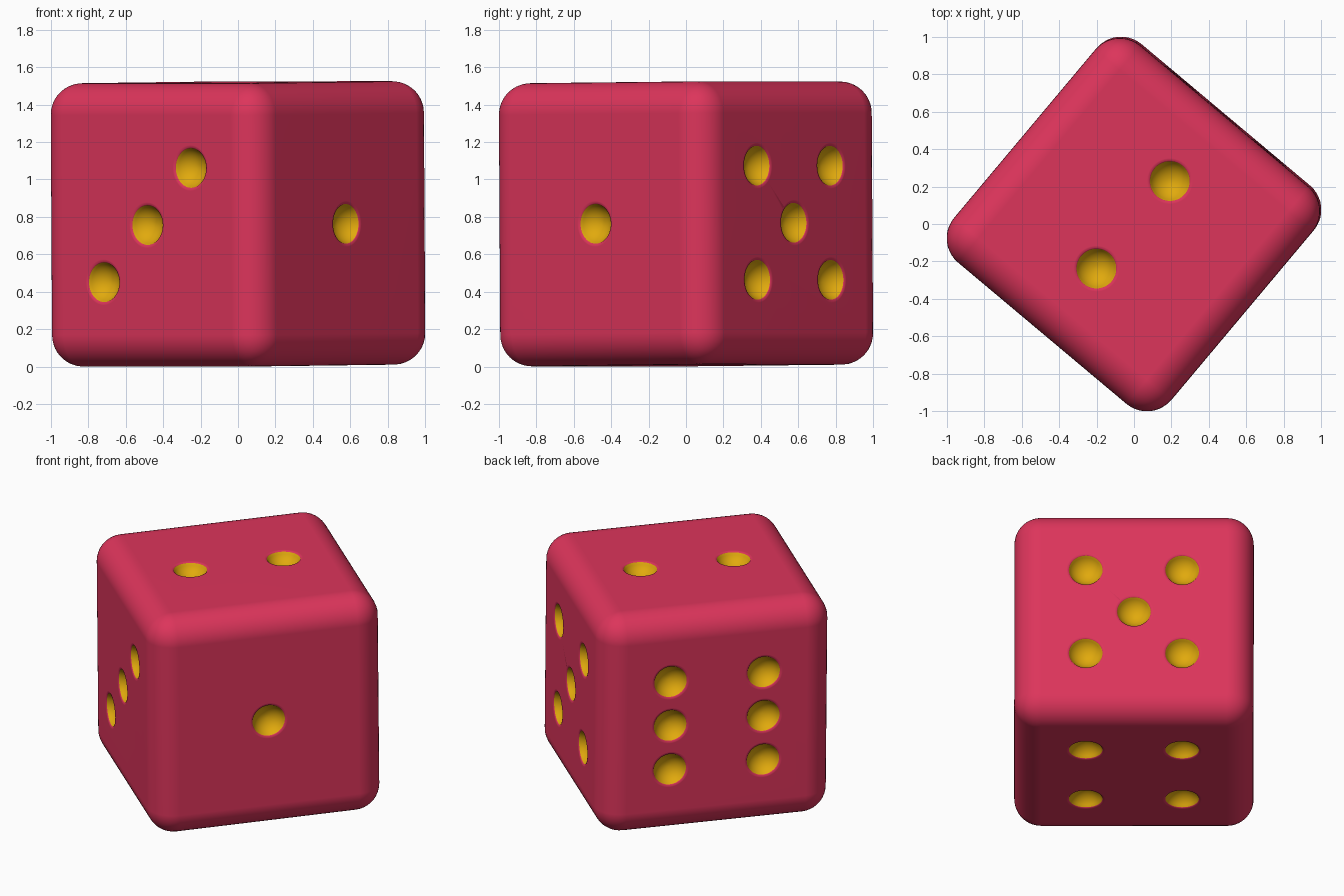
import bpy, bmesh
from math import radians, sin, cos, asin, tau
from mathutils import Matrix, Vector

if "Cube" in bpy.data.objects:
    bpy.data.objects.remove(bpy.data.objects["Cube"])

H, R = 0.757, 0.17          # half size, edge rounding
O = 0.305                   # pip spacing
PIP, DEPTH = 0.106, 0.07    # pip radius and depth


def material(name, color):
    m = bpy.data.materials.new(name)
    m.diffuse_color = color
    m.use_nodes = True
    m.node_tree.nodes["Principled BSDF"].inputs["Base Color"].default_value = m.diffuse_color
    return m


red = material("red_plastic", (0.72, 0.035, 0.105, 1))
gold = material("gold_paint", (0.75, 0.40, 0.004, 1))


def make_object(name, bm):
    mesh = bpy.data.meshes.new(name)
    bm.normal_update()
    for f in bm.faces:
        f.smooth = True
    bm.to_mesh(mesh)
    bm.free()
    mesh.materials.append(red)
    mesh.materials.append(gold)
    ob = bpy.data.objects.new(name, mesh)
    bpy.context.collection.objects.link(ob)
    return ob


# Rounded cube body
bm = bmesh.new()
bmesh.ops.create_cube(bm, size=2 * H)
bmesh.ops.bevel(bm, geom=bm.edges[:], offset=R, segments=10, profile=0.5, affect='EDGES')
die = make_object("die", bm)

# Pip profile: gold bowl, soft red rim, then a lid above the surface
RIM = 0.006
ball = (PIP ** 2 + DEPTH ** 2) / (2 * DEPTH)
top = asin(PIP / ball)
profile = [(ball * sin(top * i / 8), -RIM - DEPTH + ball * (1 - cos(top * i / 8)))
           for i in range(1, 9)]
gold_rings = len(profile)
profile += [(PIP + 0.004, -0.003), (PIP + 0.011, -0.001), (PIP + 0.019, 0.0004), (PIP + 0.02, 0.03)]


def add_pip(bm, pos, normal, n=40):
    m = Matrix.Translation(pos) @ Vector(normal).to_track_quat('Z', 'Y').to_matrix().to_4x4()
    pole = bm.verts.new(m @ Vector((0, 0, -RIM - DEPTH)))
    rings = [[bm.verts.new(m @ Vector((r * cos(tau * k / n), r * sin(tau * k / n), z)))
              for k in range(n)] for r, z in profile]
    for k in range(n):
        j = (k + 1) % n
        bm.faces.new((pole, rings[0][j], rings[0][k])).material_index = 1
        for i in range(len(rings) - 1):
            f = bm.faces.new((rings[i][k], rings[i][j], rings[i + 1][j], rings[i + 1][k]))
            f.material_index = 1 if i < gold_rings - 1 else 0
    bm.faces.new(rings[-1])


# Pip layout per face: normal, positions on the face
four = [(a, b) for a in (-O, O) for b in (-O, O)]
layout = [
    ((0, -1, 0), [(0, 0)]),
    ((0, 0, 1), [(-O, 0), (O, 0)]),
    ((-1, 0, 0), [(-O, O), (0, 0), (O, -O)]),
    ((0, 0, -1), four),
    ((1, 0, 0), four + [(0, 0)]),
    ((0, 1, 0), four + [(-O, 0), (O, 0)]),
]
bm = bmesh.new()
for normal, spots in layout:
    axis = [abs(c) for c in normal].index(1)
    for a, b in spots:
        p = [a, b]
        p.insert(axis, normal[axis] * H)
        add_pip(bm, Vector(p), normal)
bmesh.ops.recalc_face_normals(bm, faces=bm.faces[:])
cutter = make_object("pip_cutter", bm)
cutter.hide_render = True

# Carve the pips
cut = die.modifiers.new("pips", 'BOOLEAN')
cut.operation = 'DIFFERENCE'
cut.solver = 'EXACT'
cut.object = cutter
bpy.context.view_layer.objects.active = die
bpy.ops.object.modifier_apply(modifier=cut.name)
bpy.data.objects.remove(cutter)

# Turn, lean very slightly, and stand on the ground
lean = Matrix.Rotation(0.006, 4, 'X') @ Matrix.Rotation(-0.006, 4, 'Y')
die.data.transform(lean @ Matrix.Rotation(radians(50), 4, 'Z'))
die.data.transform(Matrix.Translation((0, 0, -min(v.co.z for v in die.data.vertices))))
soft = die.modifiers.new("clean_shading", 'WEIGHTED_NORMAL')
soft.weight = 50
